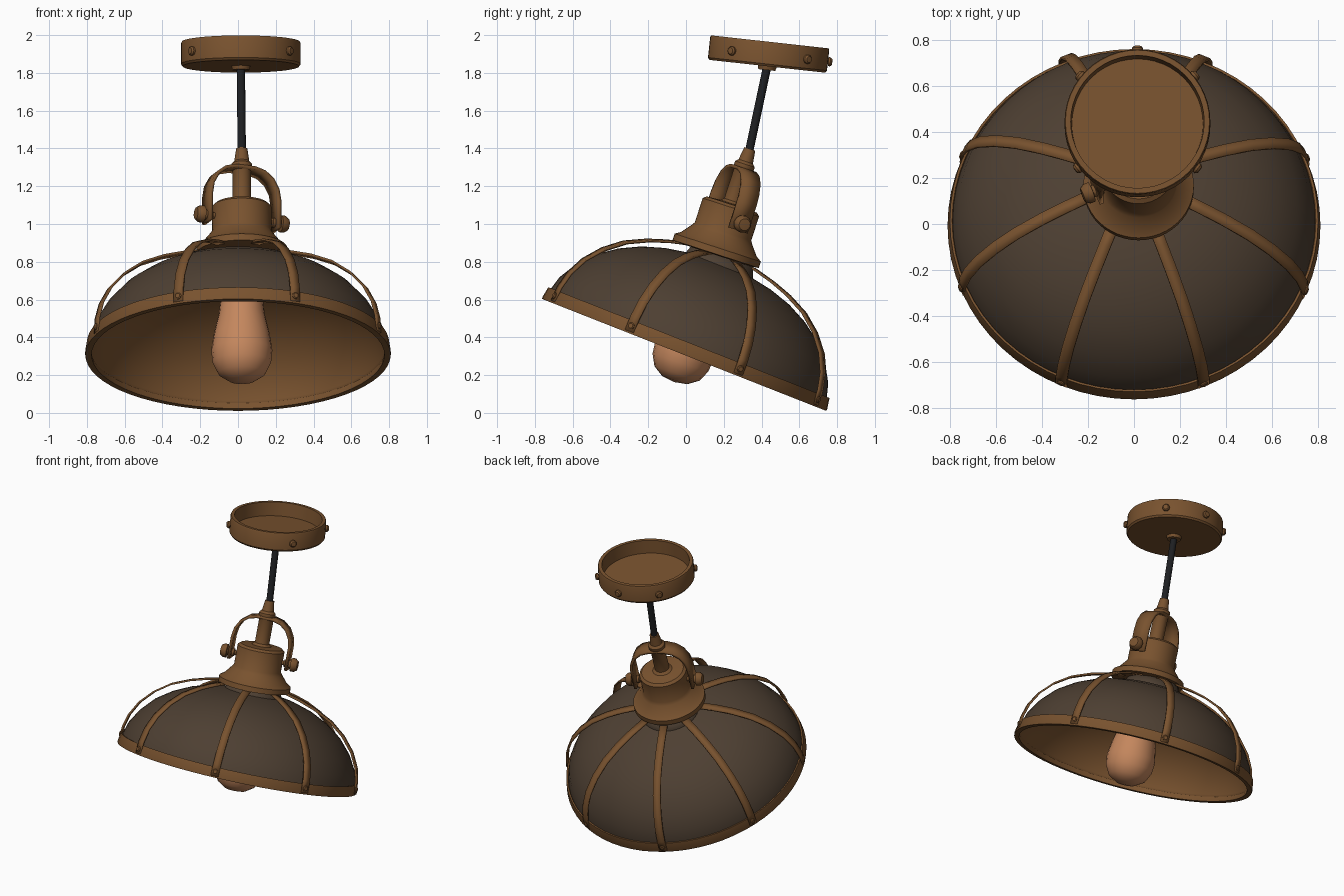
import bpy, bmesh
from math import radians, cos, sin, pi
from mathutils import Matrix, Vector

cube = bpy.data.objects.get("Cube")
if cube:
    bpy.data.objects.remove(cube)


def material(name, rgb):
    m = bpy.data.materials.new(name)
    m.use_nodes = True
    m.diffuse_color = (*rgb, 1)
    m.node_tree.nodes["Principled BSDF"].inputs["Base Color"].default_value = (*rgb, 1)
    return m


copper = material("aged copper", (0.19, 0.085, 0.028))
dark = material("dark bronze", (0.075, 0.05, 0.032))
glass = material("amber glass", (0.55, 0.24, 0.11))
black = material("black cable", (0.013, 0.014, 0.016))


def frame(x, y, z, tilt):
    """Local frame whose z axis leans towards the back."""
    return Matrix.Translation((x, y, z)) @ Matrix.Rotation(radians(-tilt), 4, 'X')


def finish(name, bm, mats, matrix):
    me = bpy.data.meshes.new(name)
    bm.to_mesh(me)
    bm.free()
    ob = bpy.data.objects.new(name, me)
    bpy.context.collection.objects.link(ob)
    for m in mats:
        me.materials.append(m)
    ob.matrix_world = matrix
    bpy.ops.object.select_all(action='DESELECT')
    ob.select_set(True)
    bpy.context.view_layer.objects.active = ob
    bpy.ops.object.shade_smooth_by_angle(angle=radians(35))
    return ob


def lathe(name, profile, mats, matrix, segs=48):
    """Revolve (radius, height) points, listed from the top down, about z."""
    bm = bmesh.new()
    rings = [[bm.verts.new((r * cos(2 * pi * j / segs), r * sin(2 * pi * j / segs), z))
              for j in range(segs)] for r, z in profile]
    for a, b in zip(rings, rings[1:]):
        for j in range(segs):
            k = (j + 1) % segs
            bm.faces.new((a[j], b[j], b[k], a[k]))
    bmesh.ops.remove_doubles(bm, verts=bm.verts, dist=1e-5)
    return finish(name, bm, mats, matrix)


def ribbon(name, path, width, thick, matrix):
    """Flat metal strip along a path in the local xz plane."""
    bm = bmesh.new()
    rows = [[bm.verts.new((x, s * width / 2, z)) for s in (-1, 1)] for x, z in path]
    for a, b in zip(rows, rows[1:]):
        bm.faces.new((a[0], b[0], b[1], a[1]))
    ob = finish(name, bm, [copper], matrix)
    mod = ob.modifiers.new("Thickness", 'SOLIDIFY')
    mod.thickness = thick
    mod.offset = 0
    return ob


def spin(angle):
    return Matrix.Rotation(radians(angle), 4, 'Z')


def screw(name, base, angle, r, z, radius, length):
    """Round headed screw pointing outwards from the local axis."""
    m = base @ spin(angle) @ Matrix.Translation((r, 0, z)) @ Matrix.Rotation(pi / 2, 4, 'Y')
    shape = [(0, length), (radius * 0.7, length * 0.95), (radius, length * 0.65),
             (radius, length * 0.3), (radius * 0.6, length * 0.25), (radius * 0.6, 0), (0, 0)]
    return lathe(name, shape, [copper], m, 12)


shade = frame(0, -0.01, 0.307, 21.5)
stem = frame(0.02, 0.165, 0.865, 18)
canopy = frame(0.015, 0.43, 1.835, 6.3)
TURN = 22

# Shade: dark outside, copper inside
dome = lathe("shade_dome",
             [(0.17, 0.57), (0.19, 0.51), (0.3, 0.49), (0.42, 0.452), (0.53, 0.397),
              (0.63, 0.325), (0.71, 0.235), (0.765, 0.14), (0.79, 0.05), (0.793, 0.01)],
             [dark, copper], shade, 64)
shell = dome.modifiers.new("Lining", 'SOLIDIFY')
shell.thickness = 0.012
shell.offset = -1
shell.material_offset = 1
shell.material_offset_rim = 1

lathe("shade_rim_band",
      [(0.775, 0), (0.775, 0.02), (0.79, 0.068), (0.8, 0.07), (0.81, 0.01), (0.808, 0), (0.775, 0)],
      [copper], shade, 64)

# Eight straps standing a little proud of the dome
strap = [(0.806, 0.01), (0.803, 0.09), (0.78, 0.18), (0.73, 0.275), (0.65, 0.365),
         (0.55, 0.44), (0.43, 0.495), (0.32, 0.53), (0.19, 0.56)]
for i in range(8):
    a = TURN + 45 * i
    ribbon(f"shade_strap_{i + 1}", strap, 0.052, 0.012, shade @ spin(a))
    screw(f"strap_rivet_{i + 1}", shade, a, 0.805, 0.04, 0.018, 0.016)

# Flange, collar and stem turned as one piece
lathe("collar_and_stem",
      [(0, 0.56), (0.03, 0.56), (0.04, 0.49), (0.055, 0.475), (0.055, 0.45), (0.048, 0.44),
       (0.048, 0.27), (0.065, 0.255), (0.14, 0.25), (0.157, 0.235), (0.157, 0.1), (0.17, 0.08),
       (0.21, 0.03), (0.24, 0.01), (0.24, -0.025), (0.2, -0.03), (0, -0.03)],
      [copper], stem)

# Yoke with its two knobs
half = [(0.195, 0.13), (0.195, 0.28), (0.185, 0.34), (0.155, 0.395), (0.11, 0.43), (0.055, 0.445)]
ribbon("yoke", half + [(-x, z) for x, z in reversed(half)], 0.11, 0.018, stem @ spin(TURN))
for side, a in (("left", TURN), ("right", TURN + 180)):
    screw(f"yoke_knob_{side}", stem, a, 0.15, 0.17, 0.026, 0.07)
    screw(f"yoke_knob_cap_{side}", stem, a, 0.2, 0.17, 0.046, 0.065)

# Bulb and its socket
lathe("bulb_socket", [(0.09, -0.02), (0.11, -0.03), (0.11, -0.16), (0, -0.16)], [copper], stem, 24)
lathe("bulb",
      [(0, -0.12), (0.1, -0.13), (0.108, -0.24), (0.122, -0.36), (0.148, -0.47), (0.162, -0.56),
       (0.155, -0.63), (0.125, -0.69), (0.07, -0.727), (0, -0.738)],
      [glass], stem, 20)

# Cable between stem and canopy
low = stem @ Vector((0, 0, 0.55))
high = canopy @ Vector((0, 0, 0.0))
run = high - low
cable_frame = Matrix.Translation(low) @ run.to_track_quat('Z', 'Y').to_matrix().to_4x4()
lathe("cable", [(0, run.length), (0.022, run.length), (0.022, 0), (0, 0)], [black], cable_frame, 12)

# Ceiling canopy: shallow dish, open at the top
lathe("ceiling_canopy",
      [(0, 0.035), (0.285, 0.035), (0.29, 0.13), (0.313, 0.13), (0.317, 0.12), (0.317, 0.012),
       (0.308, 0), (0.05, 0), (0.045, -0.02), (0, -0.02)],
      [copper], canopy)
for i, a in enumerate((-143, -37, 40, 90, 140)):
    screw(f"canopy_screw_{i + 1}", canopy, a, 0.31, 0.06, 0.024, 0.03)
